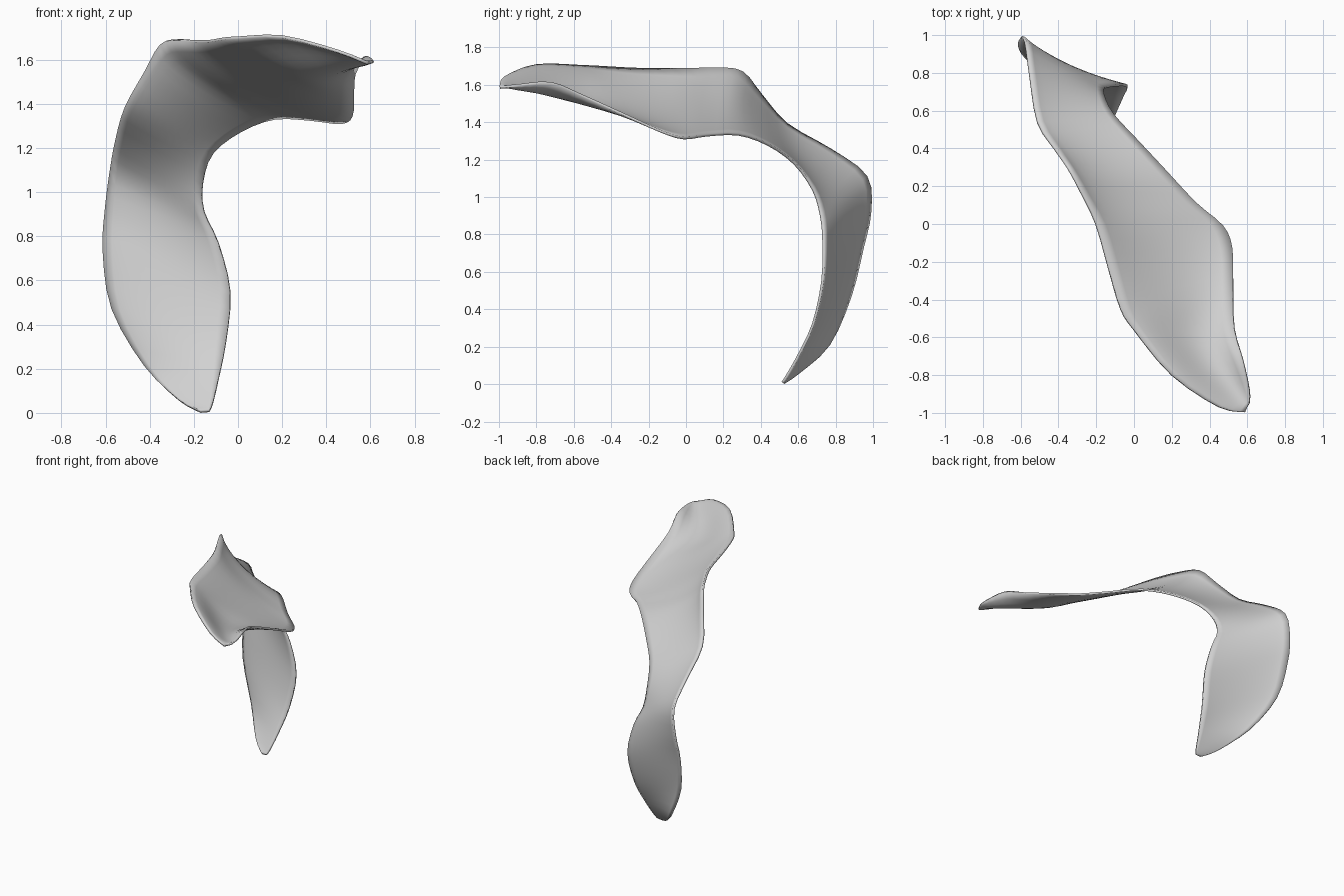
import bpy, bmesh
from mathutils import Vector

if "Cube" in bpy.data.objects:
    bpy.data.objects.remove(bpy.data.objects["Cube"])

# Paired outer and inner rim points along the ribbon, plus the cross bow (negative = hollow)
STATIONS = [
    (.585, -.995, 1.585, .61, -.95, 1.592, 0),
    (.45, -.97, 1.64, .61, -.88, 1.60, -.035),
    (.20, -.80, 1.705, .575, -.72, 1.61, -.09),
    (0, -.56, 1.70, .53, -.55, 1.54, -.085),
    (-.07, -.45, 1.695, .525, -.33, 1.44, -.055),
    (-.13, -.25, 1.685, .52, -.13, 1.35, -.045),
    (-.20, 0, 1.685, .47, -.01, 1.315, -.05),
    (-.28, .17, 1.69, .33, .11, 1.33, -.055),
    (-.35, .30, 1.67, .17, .28, 1.335, -.05),
    (-.42, .40, 1.55, .02, .44, 1.28, -.035),
    (-.51, .54, 1.39, -.11, .58, 1.18, -.015),
    (-.55, .78, 1.25, -.16, .68, 1.04, -.01),
    (-.575, .965, 1.11, -.155, .72, .91, -.015),
    (-.60, .985, .92, -.09, .735, .77, -.02),
    (-.61, .945, .73, -.035, .73, .55, -.025),
    (-.57, .88, .47, -.055, .68, .32, -.02),
    (-.42, .765, .21, -.09, .60, .15, -.01),
    (-.27, .60, .06, -.115, .54, .045, 0),
    (-.17, .52, .006, -.13, .517, .008, 0),
]
STEPS, ACROSS = 3, 12


def catmull(p, t):
    """Point between p[1] and p[2] on a smooth curve."""
    return [0.5 * (2 * b + (c - a) * t + (2 * a - 5 * b + 4 * c - d) * t * t
                   + (3 * b - a - 3 * c + d) * t ** 3) for a, b, c, d in zip(*p)]


# Smooth the stations along the ribbon
last = len(STATIONS) - 1
rows = []
for i in range(last):
    p = [STATIONS[min(max(i + k, 0), last)] for k in (-1, 0, 1, 2)]
    rows += [catmull(p, s / STEPS) for s in range(STEPS)]
rows.append(STATIONS[last])

# Loft a bowed cross-section; the deepest point moves from the inner to the outer side
bm = bmesh.new()
grid = []
for i, r in enumerate(rows):
    a, b, bow = Vector(r[:3]), Vector(r[3:6]), r[6]
    prev, nxt = rows[max(i - 1, 0)], rows[min(i + 1, len(rows) - 1)]
    along = Vector(nxt[:3]) + Vector(nxt[3:6]) - Vector(prev[:3]) - Vector(prev[3:6])
    normal = (b - a).cross(along).normalized()
    blend = min(max((i / STEPS - 3.5) / 3, 0), 1)
    skew = 1.7 - 0.9 * blend
    line = []
    for j in range(ACROSS + 1):
        u = j / ACROSS
        v = u ** skew
        line.append(bm.verts.new(a.lerp(b, u) + normal * (bow * 4 * v * (1 - v))))
    grid.append(line)
for l0, l1 in zip(grid, grid[1:]):
    for j in range(ACROSS):
        bm.faces.new((l0[j], l0[j + 1], l1[j + 1], l1[j]))
bm.normal_update()
mesh = bpy.data.meshes.new("curved_ribbon")
bm.to_mesh(mesh)
bm.free()

# Curved ribbon shell
ribbon = bpy.data.objects.new("curved_ribbon", mesh)
bpy.context.collection.objects.link(ribbon)
grey = bpy.data.materials.new("light_grey")
grey.diffuse_color = (0.64, 0.64, 0.64, 1)
grey.use_nodes = True
grey.node_tree.nodes["Principled BSDF"].inputs["Base Color"].default_value = grey.diffuse_color
mesh.materials.append(grey)
shell = ribbon.modifiers.new("thickness", 'SOLIDIFY')
shell.thickness = 0.014
shell.offset = 0

bpy.context.view_layer.objects.active = ribbon
ribbon.select_set(True)
bpy.ops.object.shade_smooth_by_angle(angle=0.7)
